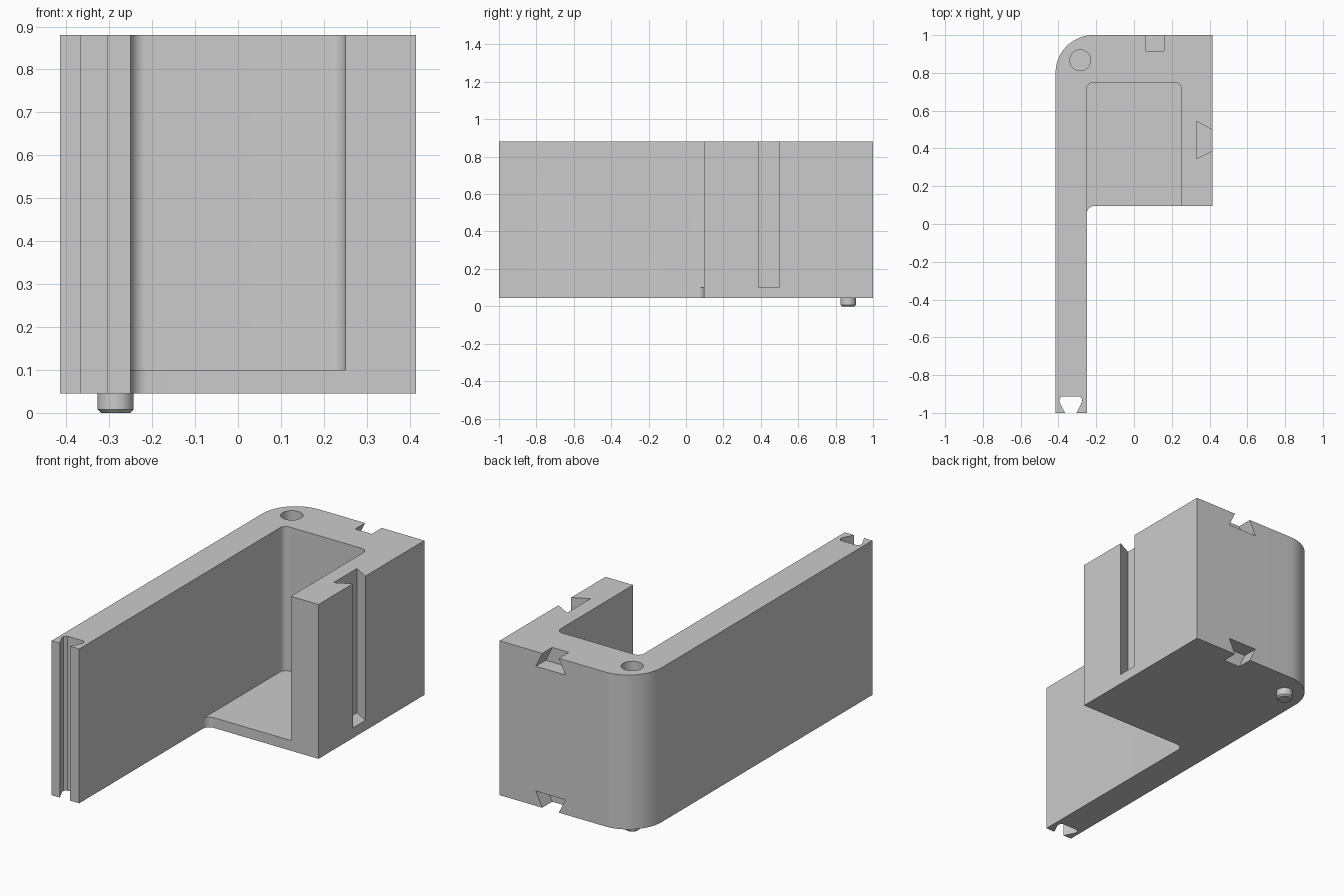
import bpy, bmesh, math
from mathutils import Vector

cube = bpy.data.objects.get("Cube")
if cube:
    bpy.data.objects.remove(cube)

grey = bpy.data.materials.new("plain grey")
grey.use_nodes = True
colour = (0.6, 0.6, 0.6, 1)
grey.diffuse_color = colour
grey.node_tree.nodes["Principled BSDF"].inputs["Base Color"].default_value = colour

BOTTOM, TOP, FLOOR = 0.045, 0.88, 0.1
X, WALL = 0.415, -0.25
FRONT = 0.095


def fillet(cx, cy, r, start, end, steps=10):
    """Points on an arc, angles in degrees."""
    angles = [math.radians(start + (end - start) * i / steps) for i in range(steps + 1)]
    return [(cx + r * math.cos(a), cy + r * math.sin(a)) for a in angles]


def prism(name, points, low, high, axis="z"):
    """Extrude a flat profile along z (points are x, y) or y (points are x, z)."""
    def place(p, h):
        return Vector((p[0], p[1], h)) if axis == "z" else Vector((p[0], h, p[1]))
    bm = bmesh.new()
    face = bm.faces.new([bm.verts.new(place(p, low)) for p in points])
    side = bmesh.ops.extrude_face_region(bm, geom=[face])["geom"]
    bmesh.ops.translate(bm, verts=[v for v in side if isinstance(v, bmesh.types.BMVert)],
                        vec=place((0, 0), high - low))
    bmesh.ops.recalc_face_normals(bm, faces=bm.faces)
    mesh = bpy.data.meshes.new(name)
    bm.to_mesh(mesh)
    bm.free()
    obj = bpy.data.objects.new(name, mesh)
    bpy.context.collection.objects.link(obj)
    mesh.materials.append(grey)
    return obj


def cut(target, cutter):
    cutter.hide_render = True
    mod = target.modifiers.new(cutter.name, "BOOLEAN")
    mod.operation, mod.solver, mod.object = "DIFFERENCE", "EXACT", cutter
    bpy.context.view_layer.objects.active = target
    bpy.ops.object.modifier_apply(modifier=mod.name)
    bpy.data.objects.remove(cutter)


def smooth(obj):
    bpy.ops.object.select_all(action="DESELECT")
    obj.select_set(True)
    bpy.context.view_layer.objects.active = obj
    bpy.ops.object.shade_smooth_by_angle(angle=math.radians(30))


# Body outline: long arm with slotted end, square block, rounded back corner
slot_x = -0.335
slot = [(0.031, -1), (0.06, -0.94), (0.06, -0.925), (0.048, -0.912)]
outline = [(-X, -1)]
outline += [(slot_x - w, y) for w, y in slot]
outline += [(slot_x + w, y) for w, y in reversed(slot)]
outline += [(WALL, -1)]
outline += fillet(WALL + 0.04, FRONT - 0.04, 0.04, 180, 90)
outline += [(X, FRONT), (X, 1)]
outline += fillet(-X + 0.2, 0.8, 0.2, 90, 180, 20)
body = prism("holder_body", outline, BOTTOM, TOP)

# Open pocket above the floor
pocket = [(WALL, 0.0), (-WALL, 0.0)]
pocket += fillet(-WALL - 0.035, 0.715, 0.035, 0, 90)
pocket += fillet(WALL + 0.035, 0.715, 0.035, 90, 180)
cut(body, prism("pocket_cutter", pocket, FLOOR, 1))

# Dovetail groove in the side of the block
groove = [(0.33, 0.345), (X, 0.388), (0.45, 0.388), (0.45, 0.497), (X, 0.497), (0.33, 0.545)]
cut(body, prism("groove_cutter", groove, FLOOR, 1))

# Dovetail notches at the top and bottom edges of the back
for edge, up in ((TOP, 1), (BOTTOM, -1)):
    notch = [(0.11 + w, edge + up * d) for w, d in
             ((-0.088, -0.08), (-0.05, 0), (-0.05, 0.05), (0.05, 0.05), (0.05, 0), (0.088, -0.08))]
    cut(body, prism("notch_cutter", notch, 0.915, 1.1, "y"))

# Round socket in the top corner
PIN = (-0.285, 0.867)
cut(body, prism("socket_cutter", fillet(*PIN, 0.055, 0, 348.75, 31), TOP - 0.055, 1))
smooth(body)

# Chamfered locating pin under the same corner
pin = prism("locating_pin", fillet(*PIN, 0.042, 0, 348.75, 31), 0, BOTTOM)
bm = bmesh.new()
bm.from_mesh(pin.data)
rim = [e for e in bm.edges if all(v.co.z < 0.001 for v in e.verts)]
bmesh.ops.bevel(bm, geom=rim, offset=0.008, segments=1, affect="EDGES")
bm.to_mesh(pin.data)
bm.free()
smooth(pin)
